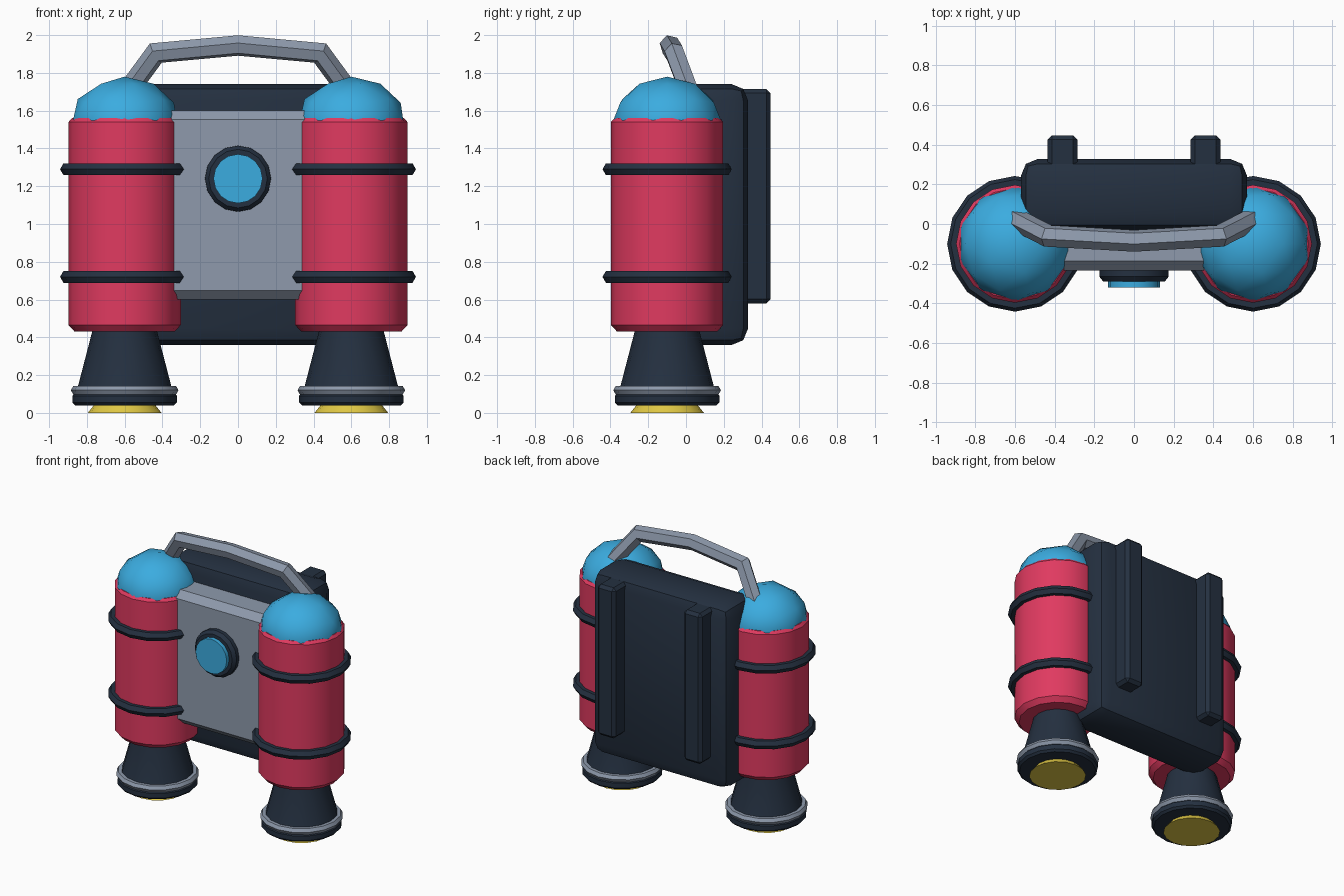
import bpy, bmesh, math
from mathutils import Vector, Matrix

cube = bpy.data.objects.get("Cube")
if cube:
    bpy.data.objects.remove(cube, do_unlink=True)


def material(name, hex_code):
    def lin(c):
        return c / 12.92 if c <= 0.04045 else ((c + 0.055) / 1.055) ** 2.4
    rgb = [lin(int(hex_code[i:i + 2], 16) / 255) for i in (0, 2, 4)]
    m = bpy.data.materials.new(name)
    m.use_nodes = True
    m.diffuse_color = (*rgb, 1)
    m.node_tree.nodes["Principled BSDF"].inputs["Base Color"].default_value = (*rgb, 1)
    return m


RED = material("crimson", "E03A60")
BLUE = material("sky blue", "3BACE0")
DARK = material("dark navy", "243040")
GREY = material("steel grey", "8E9AAC")
YELLOW = material("flame yellow", "E0C845")


def finish(name, bm, mat, matrix=Matrix(), angle=35):
    bmesh.ops.recalc_face_normals(bm, faces=bm.faces)
    me = bpy.data.meshes.new(name)
    bm.to_mesh(me)
    bm.free()
    me.materials.append(mat)
    ob = bpy.data.objects.new(name, me)
    ob.matrix_world = matrix
    bpy.context.collection.objects.link(ob)
    bpy.ops.object.select_all(action="DESELECT")
    ob.select_set(True)
    bpy.context.view_layer.objects.active = ob
    bpy.ops.object.shade_smooth_by_angle(angle=math.radians(angle))
    return ob


def lathe(name, profile, mat, matrix, sides=16):
    """Closed solid of revolution from (radius, height) pairs."""
    bm = bmesh.new()
    rings = []
    for r, z in profile:
        rings.append([bm.verts.new((r * math.cos(a), r * math.sin(a), z))
                      for a in (math.tau * i / sides for i in range(sides))])
    for lo, hi in zip(rings, rings[1:]):
        for i in range(sides):
            j = (i + 1) % sides
            bm.faces.new((lo[i], lo[j], hi[j], hi[i]))
    bm.faces.new(rings[0])
    bm.faces.new(rings[-1])
    return finish(name, bm, mat, matrix)


def hoop(name, major, minor, z, mat, matrix, sides=16, section=6):
    """Faceted ring around the local z axis."""
    bm = bmesh.new()
    rings = []
    for i in range(sides):
        a = math.tau * i / sides
        ring = []
        for k in range(section):
            t = math.tau * k / section
            r = major + minor * math.cos(t)
            ring.append(bm.verts.new((r * math.cos(a), r * math.sin(a), z + minor * math.sin(t))))
        rings.append(ring)
    for i in range(sides):
        p, q = rings[i], rings[(i + 1) % sides]
        for k in range(section):
            n = (k + 1) % section
            bm.faces.new((p[k], q[k], q[n], p[n]))
    return finish(name, bm, mat, matrix)


def box(name, lo, hi, bevel, segments, mat):
    lo, hi = Vector(lo), Vector(hi)
    bm = bmesh.new()
    bmesh.ops.create_cube(bm, size=1)
    bmesh.ops.scale(bm, vec=hi - lo, verts=bm.verts)
    bmesh.ops.translate(bm, vec=(lo + hi) / 2, verts=bm.verts)
    bmesh.ops.bevel(bm, geom=bm.edges[:], offset=bevel, segments=segments,
                    profile=0.5, affect="EDGES")
    return finish(name, bm, mat)


def tube(name, path, radius, mat, sides=6):
    """Hexagonal bar swept along a path with mitred corners."""
    pts = [Vector(p) for p in path]
    bm = bmesh.new()
    rings = []
    for i, p in enumerate(pts):
        d_in = (p - pts[i - 1]).normalized() if i else None
        d_out = (pts[i + 1] - p).normalized() if i < len(pts) - 1 else None
        d = ((d_in or d_out) + (d_out or d_in)).normalized()
        stretch = 1 / d.dot(d_in or d_out)
        side = Vector((0, 1, 0.3))
        side = (side - d * side.dot(d)).normalized()
        up = d.cross(side)
        rings.append([bm.verts.new(p + radius * (math.cos(t) * side + stretch * math.sin(t) * up))
                      for t in (math.tau * (k + 0.5) / sides for k in range(sides))])
    for p, q in zip(rings, rings[1:]):
        for k in range(sides):
            n = (k + 1) % sides
            bm.faces.new((p[k], p[n], q[n], q[k]))
    bm.faces.new(rings[0])
    bm.faces.new(rings[-1])
    return finish(name, bm, mat, angle=20)


# Tanks with domes, bands and nozzles on both sides
for side, s in (("right", -1), ("left", 1)):
    at = Matrix.Translation((0.6 * s, -0.1, 0))
    lathe(f"{side}_tank", [(0.265, 0.43), (0.297, 0.465), (0.297, 1.54), (0.28, 1.56)], RED, at)

    bm = bmesh.new()
    bmesh.ops.create_icosphere(bm, subdivisions=2, radius=1)
    bmesh.ops.scale(bm, vec=(0.292, 0.292, 0.25), verts=bm.verts)
    finish(f"{side}_dome", bm, BLUE, at @ Matrix.Translation((0, 0, 1.53)))

    for level, z in (("lower", 0.72), ("upper", 1.29)):
        hoop(f"{side}_{level}_band", 0.306, 0.036, z, DARK, at)

    lathe(f"{side}_nozzle", [(0.17, 0.45), (0.172, 0.43), (0.25, 0.13), (0.26, 0.1)], DARK, at)
    hoop(f"{side}_nozzle_ring", 0.258, 0.027, 0.12, GREY, at)
    lathe(f"{side}_nozzle_lip", [(0.262, 0.04), (0.277, 0.055), (0.277, 0.09), (0.262, 0.105)],
          DARK, at)
    lathe(f"{side}_flame", [(0.195, 0), (0.155, 0.05)], YELLOW, at)

    # Back rails
    box(f"{side}_back_rail", (0.36 * s - 0.075, 0.25, 0.58), (0.36 * s + 0.075, 0.447, 1.715),
        0.022, 1, DARK)

# Central body and front panel
box("body", (-0.57, -0.03, 0.36), (0.57, 0.328, 1.74), 0.085, 2, DARK)
box("front_panel", (-0.4, -0.235, 0.6), (0.4, 0.05, 1.6), 0.048, 1, GREY)

# Round gauge facing the front
facing = Matrix.Translation((0, -0.22, 1.24)) @ Matrix.Rotation(math.pi / 2, 4, "X")
lathe("gauge_rim", [(0.175, 0), (0.175, 0.045), (0.155, 0.07), (0.13, 0.07)], DARK, facing)
lathe("gauge_lens", [(0.13, 0), (0.13, 0.1)], BLUE, facing)

# Carry handle
half = [(0.6, 0.025, 1.68), (0.435, -0.06, 1.905)]
tube("handle", [(-x, y, z) for x, y, z in half] + [(0, -0.085, 1.945)] + half[::-1], 0.056, GREY)
